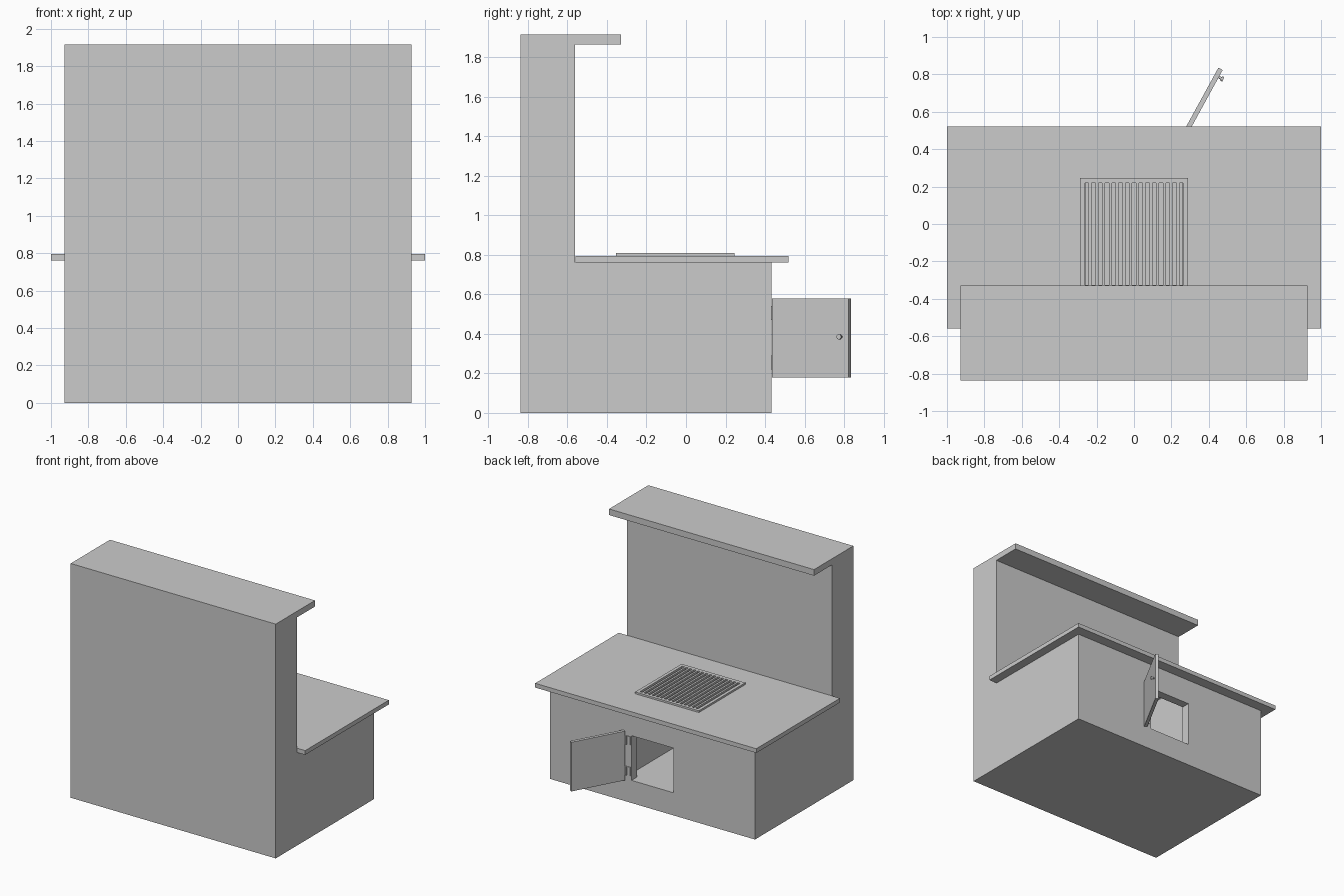
import bpy, bmesh, math
from mathutils import Matrix, Vector

if "Cube" in bpy.data.objects:
    bpy.data.objects.remove(bpy.data.objects["Cube"])


def finish(name, bm, matrix=None):
    bmesh.ops.recalc_face_normals(bm, faces=bm.faces)
    mesh = bpy.data.meshes.new(name)
    bm.to_mesh(mesh)
    bm.free()
    ob = bpy.data.objects.new(name, mesh)
    bpy.context.collection.objects.link(ob)
    if matrix:
        ob.matrix_world = matrix
    return ob


def add_box(bm, x, y, z):
    m = Matrix.Translation([(a + b) / 2 for a, b in (x, y, z)])
    m = m @ Matrix.Diagonal([b - a for a, b in (x, y, z)] + [1])
    bmesh.ops.create_cube(bm, size=1, matrix=m)


def box(name, x, y, z, matrix=None):
    bm = bmesh.new()
    add_box(bm, x, y, z)
    return finish(name, bm, matrix)


def cut(ob, *ranges):
    cutter = box(ob.name + "_cutter", *ranges)
    cutter.hide_render = True
    cutter.hide_set(True)
    mod = ob.modifiers.new("cut", 'BOOLEAN')
    mod.operation = 'DIFFERENCE'
    mod.solver = 'EXACT'
    mod.object = cutter
    bpy.context.view_layer.objects.active = ob
    bpy.ops.object.modifier_apply(modifier=mod.name)
    bpy.data.objects.remove(cutter)


def cylinder(name, radius, depth, matrix, sides=16):
    bm = bmesh.new()
    bmesh.ops.create_cone(bm, cap_ends=True, segments=sides,
                          radius1=radius, radius2=radius, depth=depth)
    ob = finish(name, bm, matrix)
    bpy.context.view_layer.objects.active = ob
    ob.select_set(True)
    bpy.ops.object.shade_smooth_by_angle(angle=math.radians(40))
    ob.select_set(False)
    return ob


# Masonry body: base, tall wall and overhanging top in one side profile
profile = [(-0.837, 0), (0.433, 0), (0.433, 0.76), (-0.563, 0.76),
           (-0.563, 1.865), (-0.33, 1.865), (-0.33, 1.915), (-0.837, 1.915)]
bm = bmesh.new()
face = bm.faces.new([bm.verts.new((-0.927, y, z)) for y, z in profile])
ext = bmesh.ops.extrude_face_region(bm, geom=[face])
bmesh.ops.translate(bm, vec=(1.854, 0, 0),
                    verts=[v for v in ext["geom"] if isinstance(v, bmesh.types.BMVert)])
body = finish("masonry_body", bm)
# Fire chamber open to the counter, and its doorway
cut(body, (-0.26, 0.26), (-0.33, 0.363), (0.185, 0.8))
cut(body, (-0.19, 0.19), (0.3, 0.5), (0.185, 0.55))

# Countertop with an opening below the grate
counter = box("countertop", (-1, 1), (-0.56, 0.52), (0.76, 0.795))
cut(counter, (-0.262, 0.262), (-0.325, 0.222), (0.7, 0.9))

# Grate: frame and bars between fifteen slots
bm = bmesh.new()
z = (0.795, 0.81)
for s in (-1, 1):
    add_box(bm, sorted((s * 0.288, s * 0.262)), (-0.355, 0.245), z)
for y in ((-0.355, -0.325), (0.22, 0.245)):
    add_box(bm, (-0.262, 0.262), y, z)
for i in range(14):
    x = -0.234 + i * 0.036
    add_box(bm, (x - 0.008, x + 0.008), (-0.325, 0.22), z)
finish("grate", bm)

# Door swung open around its hinge edge
frame = Matrix.Translation((0.25, 0.441, 0)) @ Matrix.Rotation(math.radians(61.3), 4, 'Z')
box("door", (0, 0.443), (-0.013, 0.013), (0.178, 0.58), frame)

# Door knob on the outer side
turn = Matrix.Rotation(math.pi / 2, 4, 'X')
cylinder("knob_stem", 0.007, 0.02, frame @ Matrix.Translation((0.4, -0.02, 0.385)) @ turn)
cylinder("knob", 0.013, 0.012, frame @ Matrix.Translation((0.4, -0.034, 0.385)) @ turn)

# Hinges
for i, zc in enumerate((0.255, 0.505)):
    box(f"hinge_leaf_{i}", (0.2, 0.235), (0.43, 0.438), (zc - 0.035, zc + 0.035))
    cylinder(f"hinge_pin_{i}", 0.007, 0.07, Matrix.Translation((0.235, 0.44, zc)))
